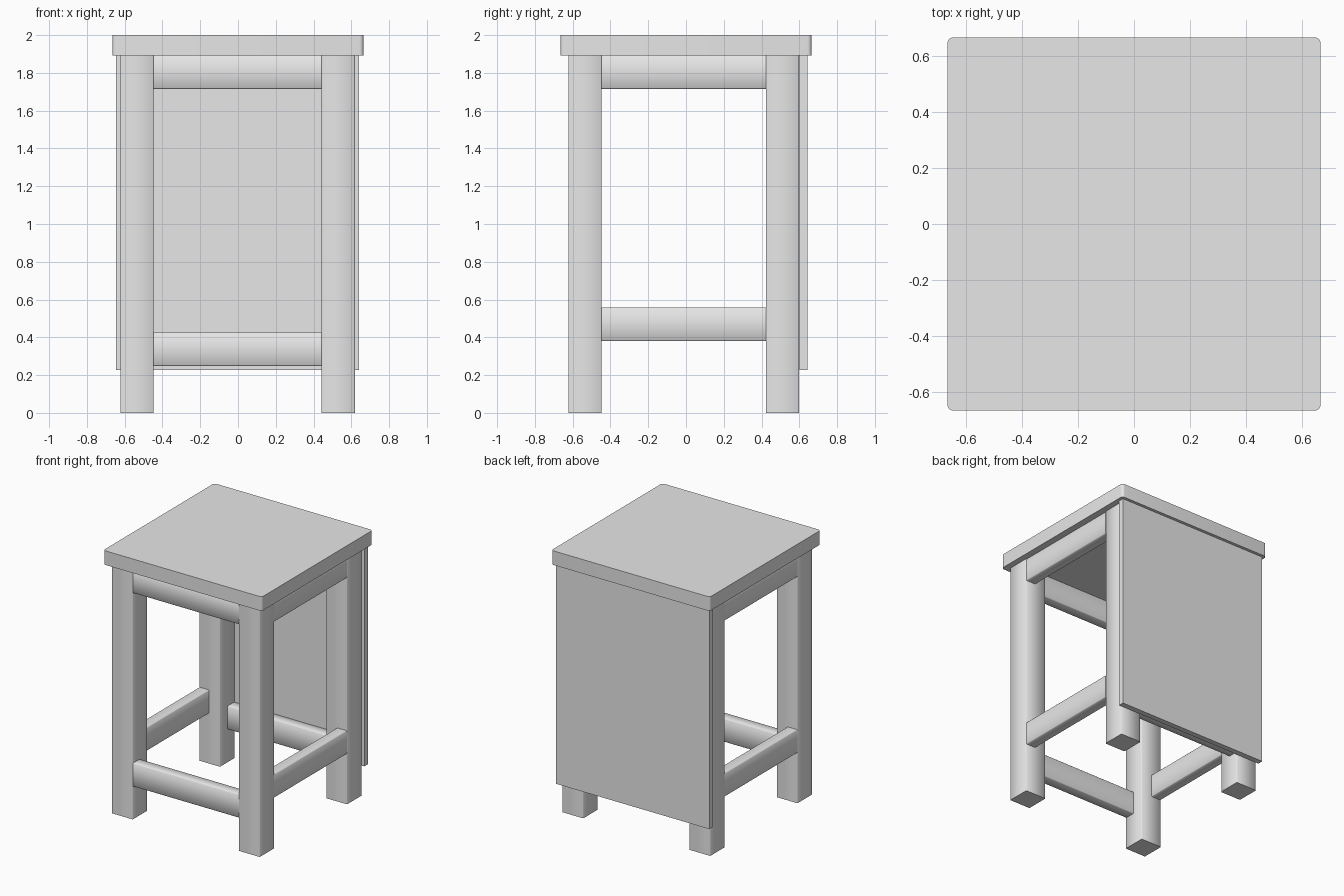
import bpy
import bmesh
import math

cube = bpy.data.objects.get("Cube")
if cube:
    bpy.data.objects.remove(cube, do_unlink=True)

grey = bpy.data.materials.new("plain_grey")
grey.use_nodes = True
grey.diffuse_color = (0.8, 0.8, 0.8, 1)
grey.node_tree.nodes["Principled BSDF"].inputs["Base Color"].default_value = grey.diffuse_color


def box(name, x, y, z, axis=None, radius=0.0, segments=1):
    """Box spanning three ranges; edges running along axis are rounded."""
    bm = bmesh.new()
    bmesh.ops.create_cube(bm, size=1)
    for v in bm.verts:
        v.co = [sum(r) / 2 + c * (r[1] - r[0]) for r, c in zip((x, y, z), v.co)]
    if axis is not None:
        edges = [e for e in bm.edges
                 if abs((e.verts[0].co - e.verts[1].co).normalized()[axis]) > 0.9]
        bmesh.ops.bevel(bm, geom=edges, offset=radius, segments=segments,
                        profile=0.5, affect='EDGES')
    mesh = bpy.data.meshes.new(name)
    bm.to_mesh(mesh)
    bm.free()
    mesh.materials.append(grey)
    obj = bpy.data.objects.new(name, mesh)
    bpy.context.collection.objects.link(obj)
    if axis is not None:
        bpy.ops.object.select_all(action='DESELECT')
        obj.select_set(True)
        bpy.context.view_layer.objects.active = obj
        bpy.ops.object.shade_smooth_by_angle(angle=math.radians(50))
    return obj


# Main dimensions
UNDER = 1.893
RAIL_H, RAIL_T, EDGE = 0.177, 0.085, 0.004
xs = {"right": (-0.623, -0.447), "left": (0.443, 0.619)}
ys = {"front": (-0.623, -0.447), "back": (0.423, 0.599)}
inner_x = (xs["right"][1], xs["left"][0])
inner_y = (ys["front"][1], ys["back"][0])

# Seat and back panel
box("seat", (-0.665, 0.665), (-0.665, 0.665), (UNDER, 2.0), 2, 0.022, 5)
box("back_panel", (-0.645, 0.64), (0.6, 0.642), (0.226, UNDER))

# Four square legs
for side, x in xs.items():
    for end, y in ys.items():
        box(f"{end}_{side}_leg", x, y, (0, UNDER), 2, EDGE)


def outer_band(span):
    """Outer half of a leg's width, where the rails sit."""
    if span[0] < 0:
        return span[0] + 0.002, span[0] + RAIL_T
    return span[1] - RAIL_T, span[1] - 0.002


# Upper and lower rails between the legs
for end, y in ys.items():
    for level, z in (("upper", UNDER - RAIL_H), ("lower", 0.249)):
        box(f"{end}_{level}_rail", inner_x, outer_band(y), (z, z + RAIL_H), 0, EDGE)
for side, x in xs.items():
    for level, z in (("upper", UNDER - RAIL_H), ("lower", 0.381)):
        box(f"{side}_{level}_rail", outer_band(x), inner_y, (z, z + RAIL_H), 1, EDGE)
